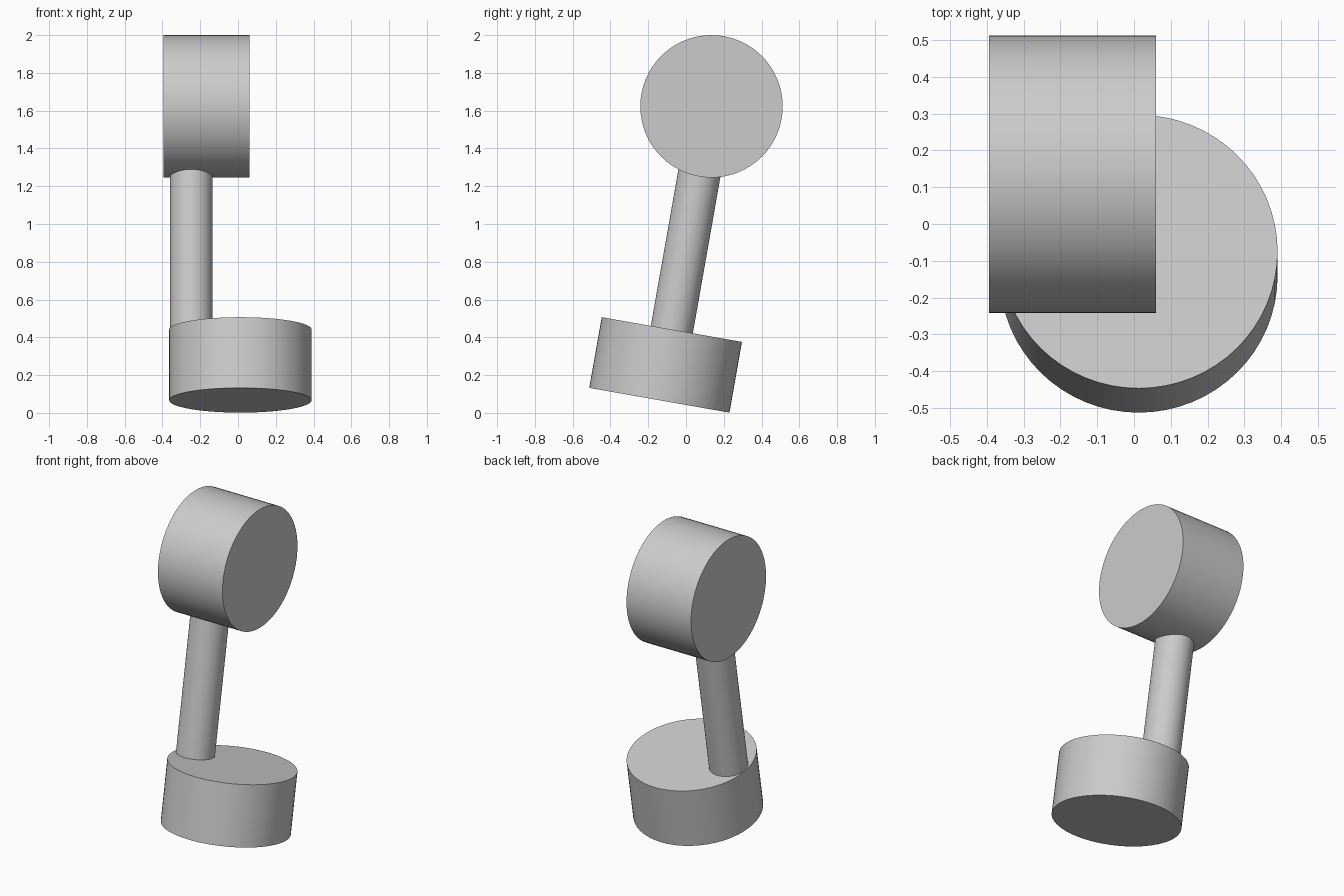
import bpy
import math
from mathutils import Matrix, Vector

if "Cube" in bpy.data.objects:
    bpy.data.objects.remove(bpy.data.objects["Cube"])

# One plain grey for every part
grey = bpy.data.materials.new("plain_grey")
grey.use_nodes = True
colour = (0.6, 0.6, 0.6, 1)
grey.diffuse_color = colour
grey.node_tree.nodes["Principled BSDF"].inputs["Base Color"].default_value = colour

R = 0.377                       # shared radius of base and head
TILT = math.radians(-10)        # whole figure leans backwards
lean = Matrix.Rotation(TILT, 4, "X")
BASE = Vector((0.013, -0.108, 0.254))
BASE_DEPTH = 0.38


def cylinder(name, radius, depth, centre, rotation):
    bpy.ops.mesh.primitive_cylinder_add(vertices=64, radius=radius, depth=depth,
                                        location=centre, rotation=rotation)
    ob = bpy.context.object
    ob.name = name
    ob.data.materials.append(grey)
    bpy.ops.object.shade_smooth_by_angle(angle=math.radians(30))


def leaned(x, height):
    """Point at a height above the base centre, along the leaning axis."""
    return BASE + lean @ Vector((x, 0, height))


# Leaning base drum
cylinder("base", R, BASE_DEPTH, BASE, (TILT, 0, 0))

# Post near the right rim, ending inside the head
bottom, top = BASE_DEPTH / 2, 1.08
cylinder("post", 0.113, top - bottom, leaned(-0.26, (top + bottom) / 2), (TILT, 0, 0))

# Head drum lying sideways, its axis level
cylinder("head", R, 0.454, (-0.167, 0.135, 1.623), (0, math.pi / 2, 0))
